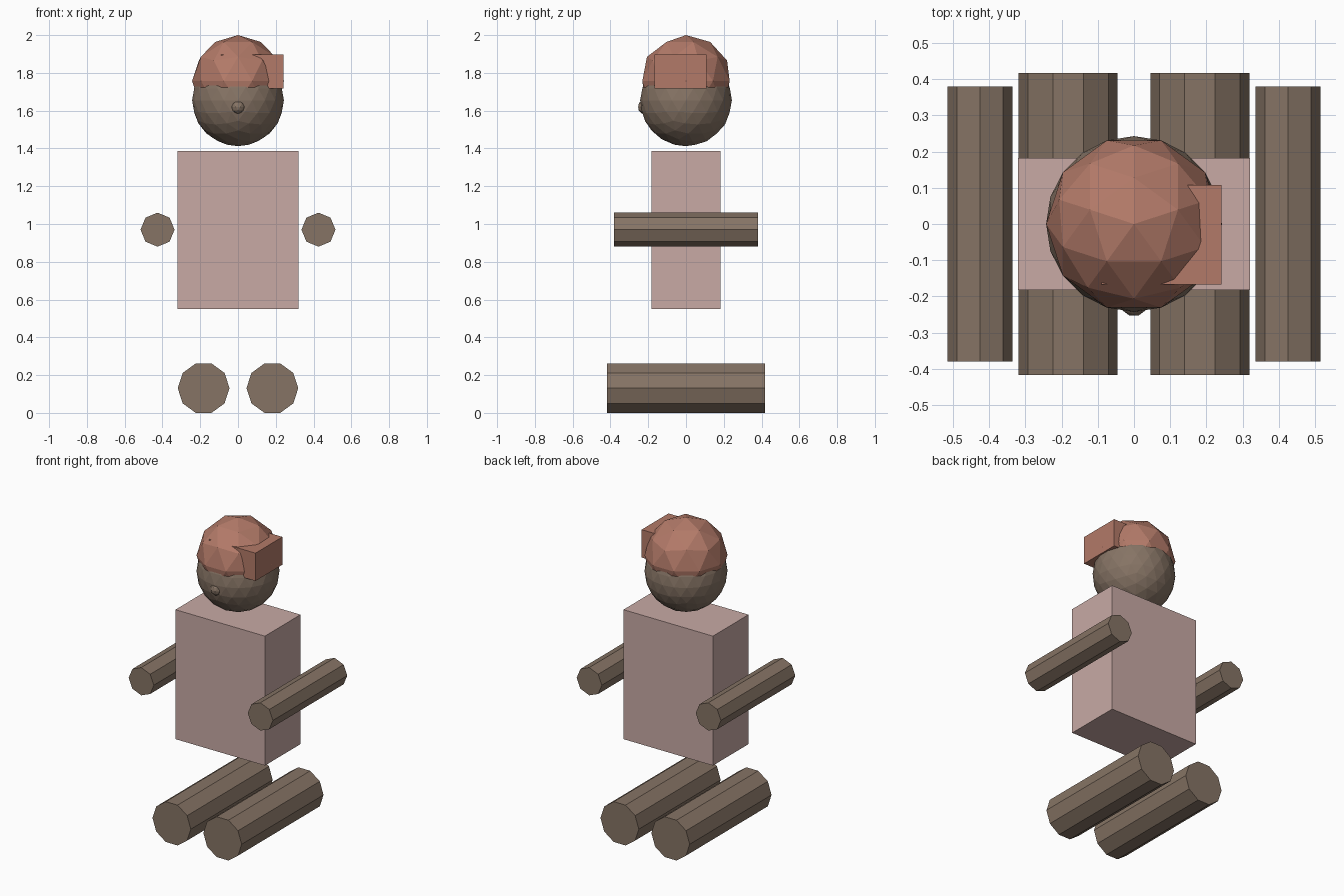
import bpy
from math import pi

cube = bpy.data.objects.get("Cube")
if cube:
    bpy.data.objects.remove(cube, do_unlink=True)


def material(name, color):
    mat = bpy.data.materials.new(name)
    mat.use_nodes = True
    mat.diffuse_color = (*color, 1)
    mat.node_tree.nodes["Principled BSDF"].inputs["Base Color"].default_value = (*color, 1)
    return mat


skin = material("brown skin", (0.24, 0.175, 0.13))
shirt = material("pale pink shirt", (0.58, 0.40, 0.375))
hair_red = material("reddish hair", (0.45, 0.195, 0.14))


def finish(name, mat):
    obj = bpy.context.object
    obj.name = name
    obj.data.materials.append(mat)
    return obj


def ball(name, mat, center, radius, detail):
    bpy.ops.mesh.primitive_ico_sphere_add(
        subdivisions=detail, radius=radius, location=center, rotation=(0, 0, pi / 2))
    return finish(name, mat)


def box(name, mat, low, high):
    center = [(a + b) / 2 for a, b in zip(low, high)]
    bpy.ops.mesh.primitive_cube_add(size=1, location=center)
    obj = finish(name, mat)
    obj.scale = [b - a for a, b in zip(low, high)]
    return obj


def limb(name, mat, x, z, radius, length, sides):
    # Prism lying front to back, with a corner on its side
    bpy.ops.mesh.primitive_cylinder_add(
        vertices=sides, radius=radius, depth=length,
        location=(x, 0, z), rotation=(pi / 2, pi / 2, 0))
    return finish(name, mat)


# Torso
box("torso", shirt, (-0.32, -0.182, 0.55), (0.32, 0.182, 1.387))

# Arms and legs
for side, sign in (("left", 1), ("right", -1)):
    limb(side + "_arm", skin, sign * 0.426, 0.97, 0.09, 0.76, 8)
    limb(side + "_leg", skin, sign * 0.182, 0.131, 0.137, 0.836, 10)

# Head with nose
ball("head", skin, (0, 0, 1.655), 0.243, 3)
ball("nose", skin, (0, -0.215, 1.62), 0.04, 2)

# Hair cap with a square tuft on the left
ball("hair", hair_red, (0, 0, 1.757), 0.243, 2)
box("hair_tuft", hair_red, (-0.09, -0.167, 1.717), (0.242, 0.108, 1.897))
